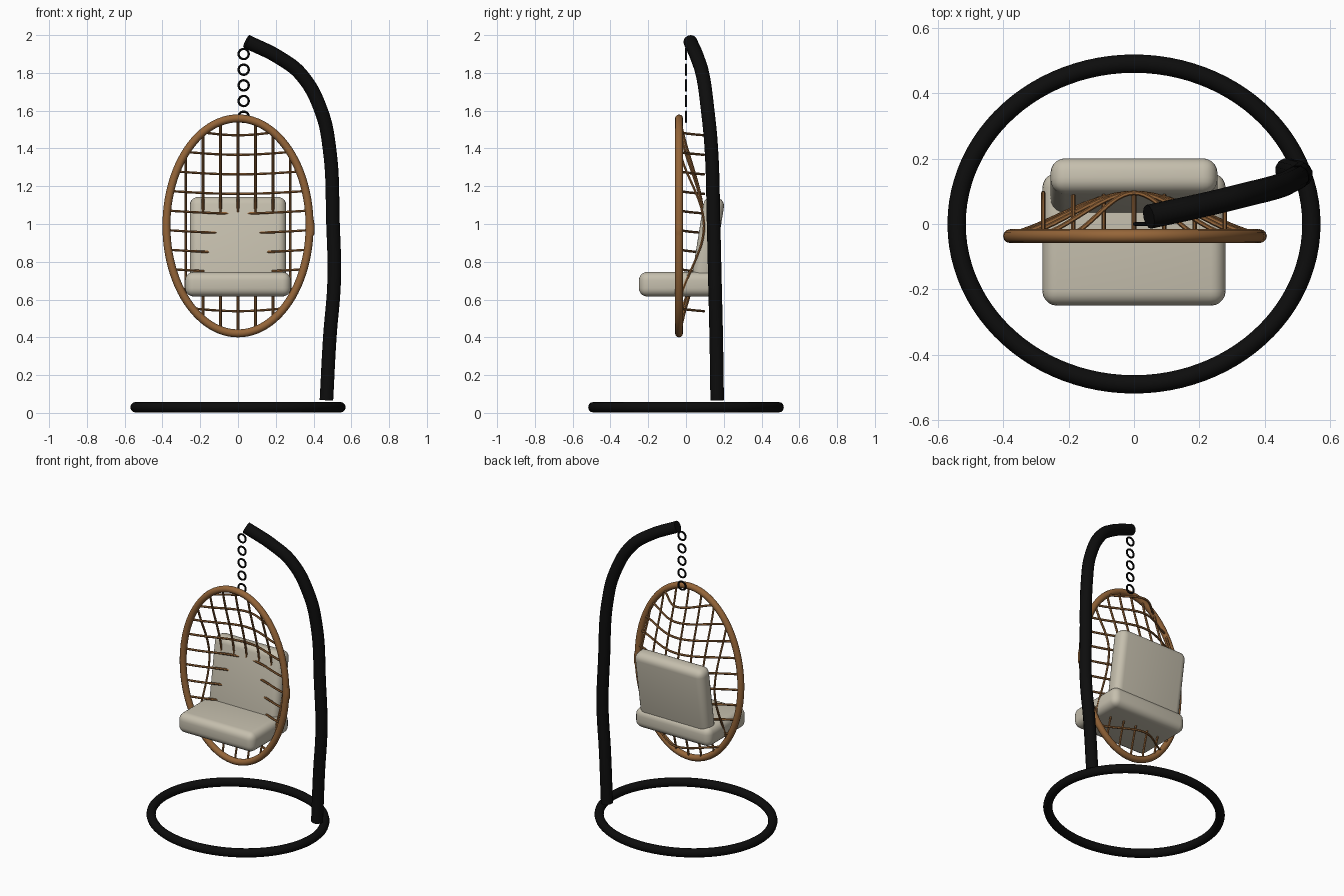
import bpy, bmesh
from math import sin, cos, pi, sqrt, radians

cube = bpy.data.objects.get("Cube")
if cube:
    bpy.data.objects.remove(cube, do_unlink=True)


def material(name, rgb, rough):
    m = bpy.data.materials.new(name)
    m.use_nodes = True
    m.diffuse_color = (*rgb, 1)
    b = m.node_tree.nodes["Principled BSDF"]
    b.inputs["Base Color"].default_value = (*rgb, 1)
    b.inputs["Roughness"].default_value = rough
    return m


BLACK = material("black_metal", (0.004, 0.004, 0.004), 0.5)
RATTAN = material("brown_rattan", (0.30, 0.13, 0.04), 0.6)
FABRIC = material("cream_fabric", (0.56, 0.52, 0.42), 0.9)


def add_mesh(name, mesh, mat):
    ob = bpy.data.objects.new(name, mesh)
    bpy.context.collection.objects.link(ob)
    mesh.materials.clear()
    mesh.materials.append(mat)
    bpy.ops.object.select_all(action='DESELECT')
    ob.select_set(True)
    bpy.context.view_layer.objects.active = ob
    bpy.ops.object.shade_smooth_by_angle(angle=radians(40))
    return ob


def tube(name, points, radius, mat, closed=False, auto=False, sides=4):
    """Round tube swept along points; auto smooths through sparse points."""
    cu = bpy.data.curves.new(name, 'CURVE')
    cu.dimensions = '3D'
    cu.bevel_depth = radius
    cu.bevel_resolution = sides
    cu.use_fill_caps = not closed
    sp = cu.splines.new('BEZIER' if auto else 'POLY')
    if auto:
        sp.bezier_points.add(len(points) - 1)
        for p, co in zip(sp.bezier_points, points):
            p.co = co
            p.handle_left_type = p.handle_right_type = 'AUTO'
    else:
        sp.points.add(len(points) - 1)
        for p, co in zip(sp.points, points):
            p.co = (*co, 1)
    sp.use_cyclic_u = closed
    temp = bpy.data.objects.new(name + "_path", cu)
    bpy.context.collection.objects.link(temp)
    dg = bpy.context.evaluated_depsgraph_get()
    mesh = bpy.data.meshes.new_from_object(temp.evaluated_get(dg))
    bpy.data.objects.remove(temp, do_unlink=True)
    return add_mesh(name, mesh, mat)


def ellipse(a, b, n):
    return [(a * cos(2 * pi * i / n), b * sin(2 * pi * i / n)) for i in range(n)]


def cushion(name, centre, size, tilt, bevel):
    bm = bmesh.new()
    bmesh.ops.create_cube(bm, size=1)
    bmesh.ops.scale(bm, vec=size, verts=bm.verts)
    bmesh.ops.bevel(bm, geom=bm.edges[:], offset=bevel, segments=5,
                    profile=0.5, affect='EDGES')
    mesh = bpy.data.meshes.new(name)
    bm.to_mesh(mesh)
    bm.free()
    ob = add_mesh(name, mesh, FABRIC)
    ob.location = centre
    ob.rotation_euler.x = radians(tilt)


# Stand: floor ring and curved post
tube("base_ring", [(x, y, 0.03) for x, y in ellipse(0.542, 0.49, 96)],
     0.028, BLACK, closed=True)
tube("post", [(0.468, 0.165, 0.067), (0.486, 0.16, 0.4), (0.509, 0.153, 0.7),
              (0.503, 0.146, 1.0), (0.484, 0.134, 1.4), (0.44, 0.115, 1.6),
              (0.335, 0.088, 1.79), (0.22, 0.06, 1.88), (0.045, 0.022, 1.967)],
     0.037, BLACK, auto=True)

# Chain links
for i in range(5):
    z = 1.9 - 0.083 * i
    tube(f"chain_link_{i + 1}", [(0.03 + x, 0, z + dz) for x, dz in ellipse(0.027, 0.027, 24)],
         0.006, BLACK, closed=True, sides=2)

# Egg-shaped rim
A, B, ZC, RIM_Y = 0.379, 0.569, 0.99, -0.037
tube("rim", [(x, RIM_Y, ZC + z) for x, z in ellipse(A, B, 96)],
     0.021, RATTAN, closed=True)
tube("rim_joint", [(A + 0.003, RIM_Y, ZC - 0.05), (A + 0.006, RIM_Y, ZC - 0.02),
                   (A + 0.002, RIM_Y, ZC + 0.03)], 0.021, RATTAN, auto=True)

# Woven strands bowing backwards from the rim
STEPS = 24


def bow(t):
    c = cos(t * pi / 2)
    return -0.032 + 0.127 * (c + c * c) / 2


ts = [-1 + 2 * i / STEPS for i in range(STEPS + 1)]
for i in range(10):
    z = 1.485 - 0.1035 * i
    half = A * sqrt(1 - ((z - ZC) / B) ** 2)
    tube(f"cross_strand_{i + 1}", [(half * t, bow(t), z - 0.015 * cos(t * pi / 2)) for t in ts],
         0.007, RATTAN, sides=1)
for i in range(-3, 4):
    x = 0.0925 * i
    half = B * sqrt(1 - (x / A) ** 2)
    tube(f"upright_strand_{i + 4}", [(x, bow(t), ZC + half * t) for t in ts],
         0.007, RATTAN, sides=1)

# Cushions
cushion("seat_cushion", (0, -0.047, 0.681), (0.56, 0.405, 0.13), 0, 0.045)
cushion("back_cushion", (0, 0.115, 0.90), (0.51, 0.11, 0.49), -9, 0.045)
